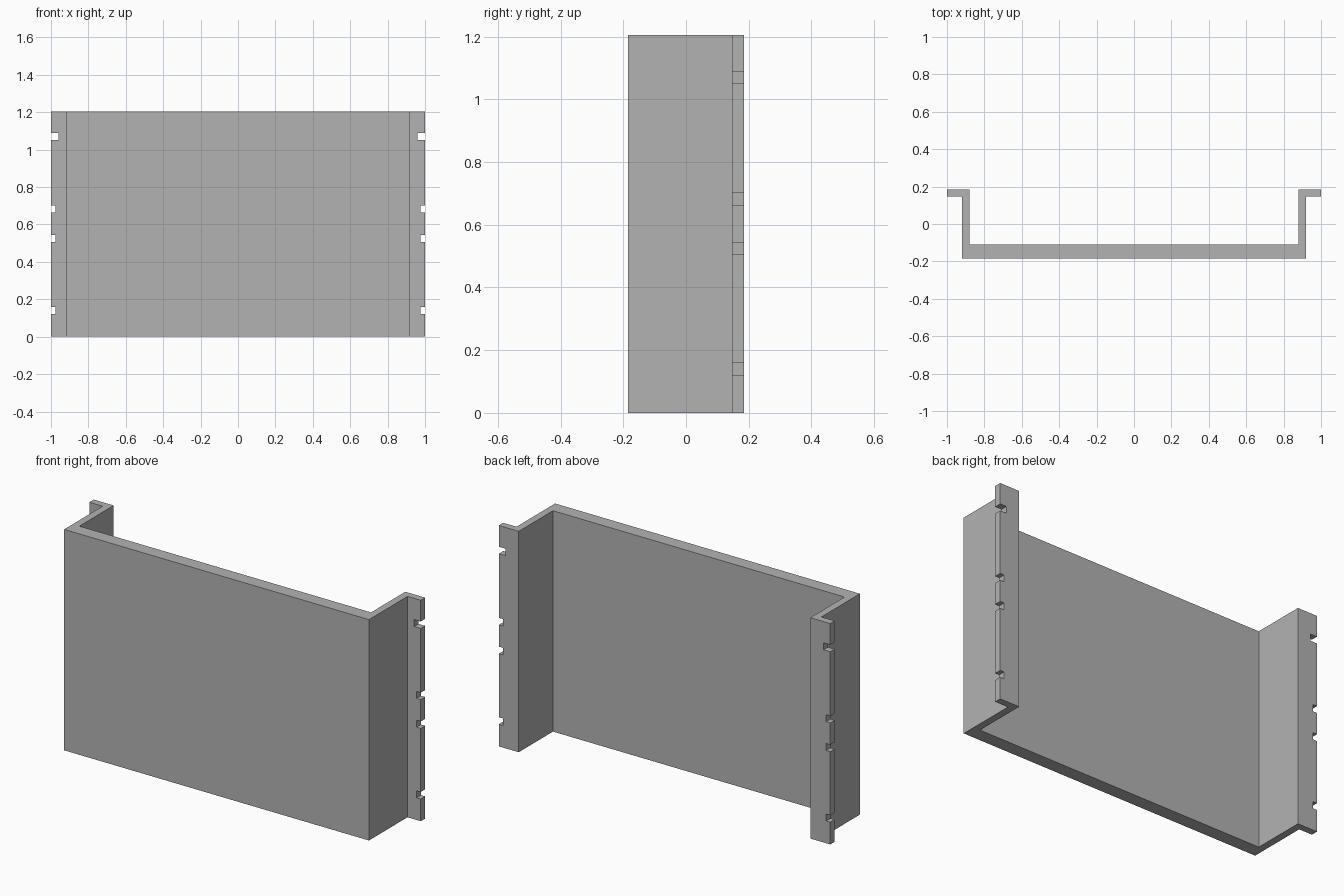
import bpy, bmesh

cube = bpy.data.objects.get("Cube")
if cube:
    bpy.data.objects.remove(cube, do_unlink=True)

HEIGHT = 1.205
BACK, FLANGE_FRONT = 0.185, 0.147
FRONT, PANEL_BACK = -0.185, -0.11
WALL_OUT, WALL_IN = 0.92, 0.88

# Single grey finish
grey = bpy.data.materials.new("grey")
grey.use_nodes = True
colour = (0.45, 0.45, 0.45, 1)
grey.diffuse_color = colour
grey.node_tree.nodes["Principled BSDF"].inputs["Base Color"].default_value = colour


def make_object(name, bm):
    bmesh.ops.recalc_face_normals(bm, faces=bm.faces)
    mesh = bpy.data.meshes.new(name)
    bm.to_mesh(mesh)
    bm.free()
    mesh.materials.append(grey)
    obj = bpy.data.objects.new(name, mesh)
    bpy.context.collection.objects.link(obj)
    return obj


# Bent panel: mirrored hat-shaped plan profile, extruded upward
half = [(WALL_OUT, FRONT), (WALL_OUT, FLANGE_FRONT), (1, FLANGE_FRONT),
        (1, BACK), (WALL_IN, BACK), (WALL_IN, PANEL_BACK)]
profile = half + [(-x, y) for x, y in reversed(half)]
bm = bmesh.new()
face = bm.faces.new([bm.verts.new((x, y, 0)) for x, y in profile])
geom = bmesh.ops.extrude_face_region(bm, geom=[face])["geom"]
top = [v for v in geom if isinstance(v, bmesh.types.BMVert)]
bmesh.ops.translate(bm, verts=top, vec=(0, 0, HEIGHT))
panel = make_object("rack_panel", bm)

# Mounting notches in the flange edges: (height, depth)
notches = [(0.14, 0.025), (0.525, 0.025), (0.682, 0.025), (1.07, 0.04)]
bm = bmesh.new()
for side in (-1, 1):
    for z, depth in notches:
        verts = bmesh.ops.create_cube(bm, size=1)["verts"]
        bmesh.ops.scale(bm, verts=verts, vec=(depth * 2, 0.1, 0.038))
        bmesh.ops.translate(bm, verts=verts, vec=(side, (BACK + FLANGE_FRONT) / 2, z))
cutter = make_object("notch_cutter", bm)
cutter.hide_render = True

# Cut the notches and discard the cutter
cut = panel.modifiers.new("notches", "BOOLEAN")
cut.operation = "DIFFERENCE"
cut.solver = "EXACT"
cut.object = cutter
bpy.context.view_layer.objects.active = panel
panel.select_set(True)
bpy.ops.object.modifier_apply(modifier=cut.name)
bpy.data.objects.remove(cutter, do_unlink=True)
